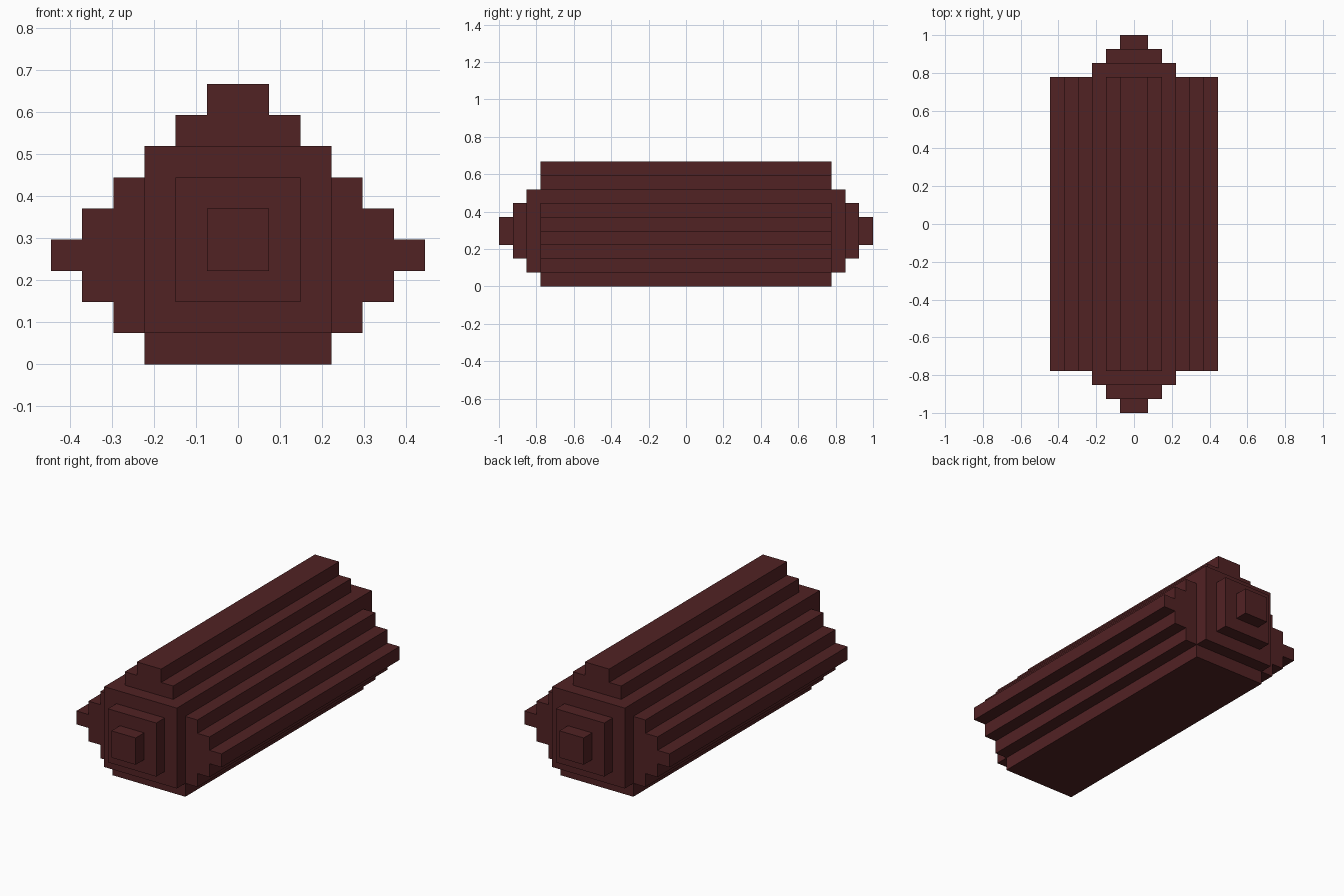
import bpy, bmesh

if "Cube" in bpy.data.objects:
    bpy.data.objects.remove(bpy.data.objects["Cube"])

U = 2 / 27                      # one block step
HALF = 10.5 * U                 # half length of the main body

maroon = bpy.data.materials.new("dark maroon")
maroon.diffuse_color = (0.083, 0.0158, 0.0172, 1)
maroon.use_nodes = True
maroon.node_tree.nodes["Principled BSDF"].inputs["Base Color"].default_value = maroon.diffuse_color


def finish(bm, name):
    bmesh.ops.recalc_face_normals(bm, faces=bm.faces)
    mesh = bpy.data.meshes.new(name)
    bm.to_mesh(mesh)
    bm.free()
    mesh.materials.append(maroon)
    obj = bpy.data.objects.new(name, mesh)
    bpy.context.collection.objects.link(obj)
    return obj


# Stepped body: half-width of each layer from the ground up
layers = [3, 4, 5, 6, 5, 4, 3, 2, 1]
right = []
for i, w in enumerate(layers):
    right += [(w, i), (w, i + 1)]
outline = right + [(-x, z) for x, z in reversed(right)]

bm = bmesh.new()
face = bm.faces.new([bm.verts.new((x * U, -HALF, z * U)) for x, z in outline])
ext = bmesh.ops.extrude_face_region(bm, geom=[face], use_keep_orig=True)
verts = [g for g in ext["geom"] if isinstance(g, bmesh.types.BMVert)]
bmesh.ops.translate(bm, verts=verts, vec=(0, 2 * HALF, 0))
finish(bm, "stepped_body")

# Stepped square plates on both ends, centred four steps up
for side, label in ((-1, "front"), (1, "back")):
    for i, w in enumerate((3, 2, 1)):
        bm = bmesh.new()
        bmesh.ops.create_cube(bm, size=1)
        bmesh.ops.scale(bm, verts=bm.verts, vec=(2 * w * U, U, 2 * w * U))
        bmesh.ops.translate(bm, verts=bm.verts,
                            vec=(0, side * (11 + i) * U, 4 * U))
        finish(bm, f"{label}_end_plate_{i + 1}")
